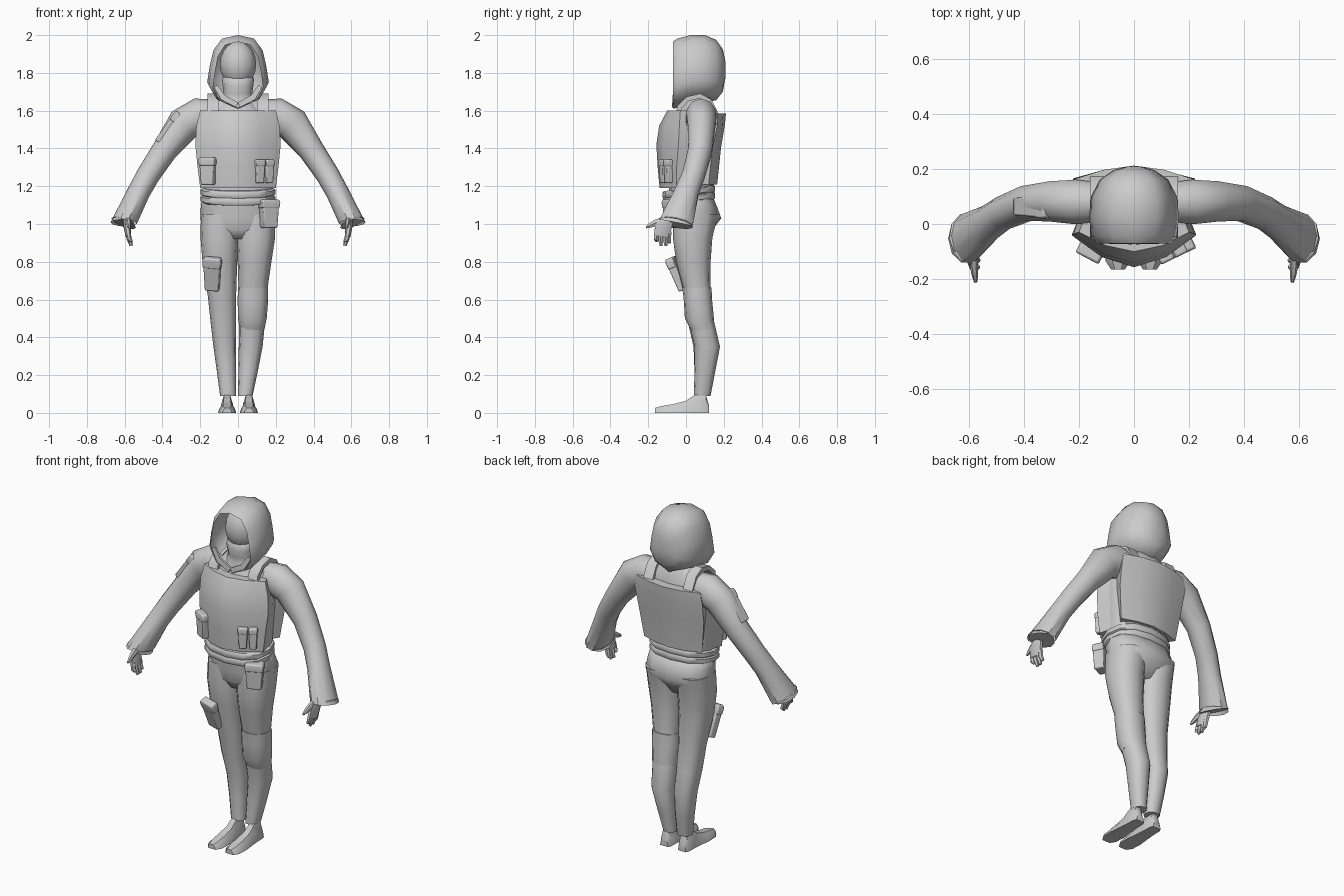
import bpy, bmesh, math
from mathutils import Vector, Matrix


def loft(name, rings, caps=(True, True), mirror=False, bevel=0, angle=40, mat=None):
    """Skin a list of equal-length point rings."""
    bm = bmesh.new()
    vs = [[bm.verts.new(p) for p in r] for r in rings]
    n = len(vs[0])
    for a, b in zip(vs, vs[1:]):
        for i in range(n):
            bm.faces.new((a[i], a[(i + 1) % n], b[(i + 1) % n], b[i]))
    if caps[0]:
        bm.faces.new(vs[0])
    if caps[1]:
        bm.faces.new(vs[-1])
    bmesh.ops.recalc_face_normals(bm, faces=bm.faces[:])
    me = bpy.data.meshes.new(name)
    bm.to_mesh(me)
    bm.free()
    me.shade_smooth()
    me.set_sharp_from_angle(angle=math.radians(angle))
    ob = bpy.data.objects.new(name, me)
    bpy.context.collection.objects.link(ob)
    if mat:
        ob.matrix_world = mat
    if bevel:
        m = ob.modifiers.new("bevel", 'BEVEL')
        m.width, m.segments = bevel, 2
    if mirror:
        ob.modifiers.new("mirror", 'MIRROR')
    return ob


def oval(z, x0, x1, y0, y1, n=12, sq=0.85, tilt=0):
    """Horizontal squarish oval ring given by its extents."""
    out = []
    for i in range(n):
        a = 2 * math.pi * i / n
        c, s = math.cos(a), math.sin(a)
        x = (x0 + x1) / 2 + (x1 - x0) / 2 * math.copysign(abs(c) ** sq, c)
        y = (y0 + y1) / 2 + (y1 - y0) / 2 * math.copysign(abs(s) ** sq, s)
        out.append((x, y, z + tilt * y))
    return out


def tube(name, pts, n=10, ref=(0, 1, 0), end=None, **kw):
    """Tube along points (x, y, z, radius along ref, radius across)."""
    rings = []
    P = [Vector(p[:3]) for p in pts]
    for k, p in enumerate(pts):
        t = (P[min(k + 1, len(P) - 1)] - P[max(k - 1, 0)]).normalized()
        if end and k == len(P) - 1:
            t = Vector(end).normalized()
        a = Vector(ref)
        a = (a - t * a.dot(t)).normalized()
        b = t.cross(a)
        ang = [2 * math.pi * (i + .5) / n for i in range(n)]
        rings.append([P[k] + a * p[3] * math.cos(q) + b * p[4] * math.sin(q) for q in ang])
    return loft(name, rings, **kw)


def plate(name, rows, inner):
    """Curved armour plate; rows of (z, half width, centre y, edge y)."""
    rings = []
    for z, w, yc, ye in rows:
        ym = yc * .68 + ye * .32
        rings.append([(-w, ye, z), (-w * .52, ym, z), (0, yc, z), (w * .52, ym, z),
                      (w, ye, z), (w * .86, inner, z), (-w * .86, inner, z)])
    return loft(name, rings)


def pouch(name, loc, size, rx=0, ry=0, rz=0):
    """Tapered pouch with an overhanging flap, front facing local -y."""
    w, d, h = (s / 2 for s in size)
    R = [Matrix.Rotation(math.radians(a), 4, k) for a, k in ((ry, 'Y'), (rx, 'X'), (rz, 'Z'))]
    M = Matrix.Translation(loc) @ R[0] @ R[1] @ R[2]

    def rect(k, z):
        return [(-w * k, -d * k, z), (w * k, -d * k, z), (w * k, d, z), (-w * k, d, z)]
    loft(name, [rect(.74, -h), rect(.92, h * .9)], bevel=.006, mat=M)
    loft(name + "_flap", [rect(.94, h * .4), rect(1, h * .8), rect(.88, h)], bevel=.006, mat=M)


# jacket body
loft("jacket", [oval(z, -w, w, a, b) for z, w, a, b in (
    (1.12, .185, -.09, .135), (1.22, .185, -.09, .15), (1.42, .2, -.09, .165),
    (1.55, .2, -.05, .165), (1.63, .17, -.02, .15), (1.67, .1, 0, .13))])

# front and back vest plates
plate("vest_front", [(1.19, .2, -.14, -.05), (1.30, .214, -.15, -.05),
                     (1.42, .226, -.157, -.04), (1.52, .22, -.142, -.035),
                     (1.60, .2, -.10, -.03)], .04)
plate("vest_back", [(1.21, .19, .165, .12), (1.40, .215, .185, .14),
                    (1.52, .222, .205, .165), (1.585, .21, .212, .165)], .08)

# shoulder straps, tucked behind the plates
tube("shoulder_strap", [(.13, -.045, 1.55, .043, .018), (.13, -.035, 1.62, .043, .018),
                        (.13, .01, 1.663, .043, .018), (.13, .075, 1.678, .043, .018),
                        (.13, .125, 1.65, .043, .018), (.13, .165, 1.57, .043, .018)],
     n=4, ref=(1, 0, 0), mirror=True)

# two-band belt, dipping at the front
for nm, z in (("belt_upper", 1.168), ("belt_lower", 1.132)):
    loft(nm, [oval(z + dz, -w, w, -w * .5 - .025, w * .5 + .055, tilt=.12)
              for dz, w in ((-.02, .187), (-.012, .198), (.012, .198), (.02, .187))])

# trousers: hips and two differently posed legs
loft("hips", [oval(z, -w, w, a, b) for z, w, a, b in (
    (1.15, .19, -.09, .14), (1.09, .197, -.085, .165), (1.03, .199, -.078, .187),
    (.97, .19, -.068, .14), (.92, .13, -.04, .11))], angle=80)
loft("left_leg", [oval(*r) for r in (
    (1.05, .0, .196, -.07, .17), (.93, -.008, .197, -.07, .14), (.80, -.002, .177, -.052, .13),
    (.65, .003, .155, -.012, .13), (.50, .004, .145, .012, .145), (.35, .004, .13, .045, .18),
    (.22, .002, .105, .045, .155), (.09, 0, .077, .042, .13))], angle=60)
loft("right_leg", [oval(*r) for r in (
    (1.05, -.196, 0, -.07, .17), (.93, -.199, .004, -.07, .14), (.80, -.188, -.004, -.052, .13),
    (.62, -.16, -.01, -.008, .13), (.48, -.145, -.01, .01, .145), (.35, -.13, -.01, .04, .165),
    (.22, -.112, -.01, .045, .15), (.09, -.095, -.01, .045, .125))], angle=60)
loft("knee_pad", [oval(*r) for r in (
    (.665, .0, .16, -.02, .135), (.60, -.002, .16, -.012, .138),
    (.50, 0, .152, -.006, .148), (.44, .01, .14, .025, .15))], angle=60)

# feet
foot = []
for y, w, h in ((.122, .026, .04), (.105, .034, .095), (.045, .036, .095), (0, .04, .064),
                (-.07, .048, .046), (-.135, .045, .035), (-.165, .025, .026)):
    foot.append([(.058 + u * w, y, v * h) for u, v in
                 ((-1, 0), (1, 0), (.85, .5), (.45, 1), (-.45, 1), (-.85, .5))])
loft("foot", foot, mirror=True)

# sleeves with flared cuffs, hollow at the wrist
tube("sleeve", [(.13, .08, 1.575, .075, .085), (.205, .08, 1.572, .085, .096),
                (.285, .082, 1.53, .077, .092), (.39, .075, 1.388, .066, .068),
                (.475, .04, 1.26, .062, .062), (.525, .005, 1.17, .066, .06),
                (.605, -.053, 1.005, .094, .07)],
     end=(.05, -.2, -1), caps=(True, False), mirror=True)
tube("cuff_inside", [(.605, -.053, 1.005, .094, .07), (.575, -.035, 1.08, .035, .03)],
     end=(.1, -.3, -1), mirror=True)

# hands: palm, fingers, thumb
tube("palm", [(.585, -.065, 1.09, .03, .022), (.59, -.095, 1.03, .036, .02),
              (.587, -.12, .985, .048, .02), (.58, -.128, .935, .046, .016)], n=8, mirror=True)
for k, (y, z) in enumerate(((-.158, .91), (-.135, .885), (-.11, .885), (-.092, .9))):
    tube(f"finger_{k}", [(.582, y + .003, .96, .014, .013), (.576, y, .92, .014, .013),
                         (.565, y + .004, z, .009, .009)], n=6, mirror=True)
tube("thumb", [(.582, -.12, 1.02, .02, .015), (.58, -.165, 1.005, .018, .014),
               (.577, -.19, .992, .014, .011), (.575, -.211, .982, .006, .006)],
     n=6, ref=(0, 0, 1), mirror=True)

# face and neck scarf
bpy.ops.mesh.primitive_uv_sphere_add(segments=16, ring_count=10, location=(0, .045, 1.845))
head = bpy.context.object
head.name = "head"
head.scale = (.096, .095, .122)
head.data.shade_smooth()
loft("neck_scarf", [oval(z, -w, w, a, .12) for z, w, a in (
    (1.60, .13, -.05), (1.66, .085, -.025), (1.69, .075, -.03), (1.735, .082, -.038),
    (1.77, .085, -.03), (1.79, .07, -.01))])

# hood: upright rings from the pointed face opening to the round back
shape = ((0, 1), (.52, .95), (.80, .78), (.92, .55), (1, .32), (.72, .12))
hood = []
for y, w, top, bot in ((-.07, .132, 1.965, 1.61), (-.045, .155, 1.982, 1.615),
                       (.025, .163, 2.0, 1.635), (.10, .156, 2.0, 1.645),
                       (.16, .125, 1.975, 1.655), (.195, .075, 1.925, 1.70), (.208, .03, 1.865, 1.77)):
    half = [(u * w, y, bot + v * (top - bot)) for u, v in shape]
    hood.append(half + [(0, y, bot)] + [(-x, a, z) for x, a, z in half[:0:-1]])
loft("hood", hood, caps=(False, True), angle=50)
# folded lower lapels of the hood opening
tube("hood_lapel", [(.118, -.058, 1.73, .016, .008), (.08, -.064, 1.67, .022, .01),
                    (.005, -.066, 1.63, .02, .01)], n=4, ref=(1, 0, 0), mirror=True)

# pouches
pouch("chest_pouch", (-.158, -.1, 1.28), (.095, .055, .145), rz=-28)
pouch("magazine_inner", (.115, -.118, 1.28), (.055, .04, .125), rz=26)
pouch("magazine_outer", (.165, -.094, 1.28), (.05, .04, .125), rz=28)
pouch("hip_pouch", (.165, -.08, 1.055), (.105, .065, .15), rz=25)
pouch("thigh_pouch", (-.137, -.05, .735), (.1, .045, .185), rx=22, rz=-14)
pouch("arm_pouch", (-.37, .063, 1.513), (.085, .04, .19), ry=37, rz=-90)
